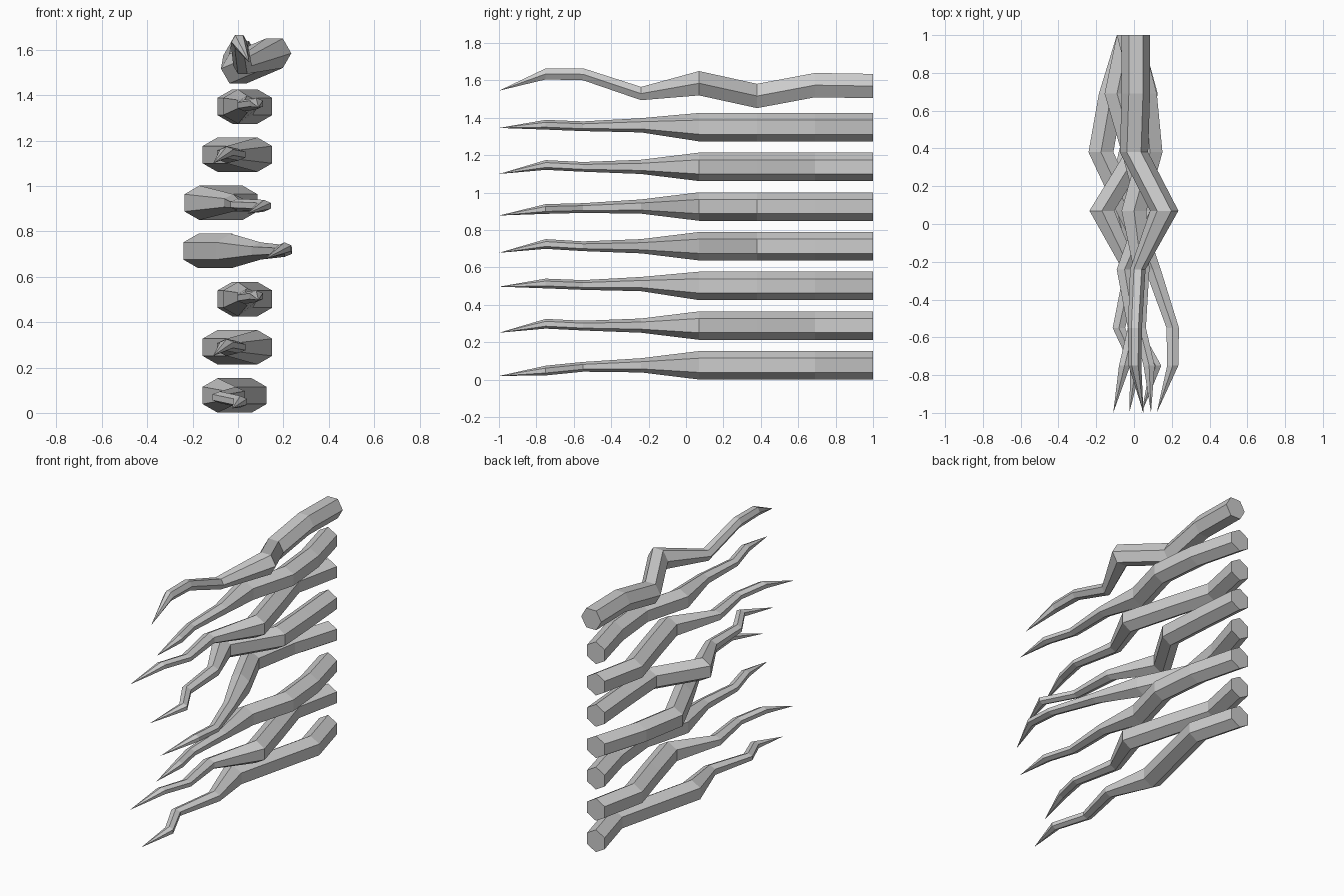
import bpy, bmesh
from math import cos, sin, radians

# Shared stations along each strand, root (back) to tip (front)
YS = [1.0, 0.69, 0.38, 0.07, -0.24, -0.55, -0.75, -1.0]
RX = [0.076, 0.076, 0.076, 0.076, 0.048, 0.038, 0.034]
RZ = [0.076, 0.076, 0.076, 0.076, 0.038, 0.026, 0.026]


def strand(name, xs, zs, rx, rz, roll):
    """Six-sided tapering strand with a closed root and a pointed tip."""
    bm = bmesh.new()
    rings = []
    for i in range(7):
        rings.append([bm.verts.new((xs[i] + rx[i] * cos(radians(roll + 60 * k)),
                                    YS[i],
                                    zs[i] + rz[i] * sin(radians(roll + 60 * k))))
                      for k in range(6)])
    tip = bm.verts.new((xs[7], YS[7], zs[7]))
    bm.faces.new(rings[0])
    for a, b in zip(rings, rings[1:]):
        for k in range(6):
            bm.faces.new((a[k], a[(k + 1) % 6], b[(k + 1) % 6], b[k]))
    for k in range(6):
        bm.faces.new((rings[-1][k], rings[-1][(k + 1) % 6], tip))
    bmesh.ops.recalc_face_normals(bm, faces=bm.faces)
    mesh = bpy.data.meshes.new(name)
    bm.to_mesh(mesh)
    bm.free()
    bpy.context.collection.objects.link(bpy.data.objects.new(name, mesh))


# Sideways paths, and height offsets of the last four stations
wave_a = ([-0.025, -0.09, 0.0, 0.085, -0.05, 0.0, -0.05, -0.11], [0.0, 0.0, 0.01, -0.038])
wave_b = ([-0.025, 0.055, 0.085, 0.0, 0.04, 0.03, 0.08, 0.09], [0.01, 0.005, 0.013, -0.004])
wave_c = ([-0.025, 0.06, -0.015, -0.09, -0.01, -0.08, 0.01, -0.025], [0.0, -0.008, -0.028, -0.057])
wave_d = ([-0.025, -0.12, -0.175, -0.03, 0.10, 0.205, 0.205, 0.12], [0.0, 0.0, 0.012, -0.035])
wave_e = ([-0.025, 0.0, 0.02, -0.17, -0.02, 0.0, 0.115, 0.04], [0.0, -0.008, -0.013, -0.048])

# Seven flat-lying strands, bottom to top
for n, (xs, dz) in enumerate([wave_c, wave_a, wave_b, wave_d, wave_e, wave_a, wave_b]):
    z = 0.077 + 0.2122 * n
    strand(f"strand_{n + 1}", xs, [z] * 4 + [z + d for d in dz], RX, RZ, 30)

# Top strand also waves up and down
R8 = [0.075] * 4 + [0.041, 0.037, 0.034]
strand("top_strand",
       [0.01, 0.01, 0.0, 0.16, 0.02, 0.005, 0.005, 0.05],
       [1.57, 1.575, 1.517, 1.585, 1.53, 1.633, 1.635, 1.545], R8, R8, 0)
